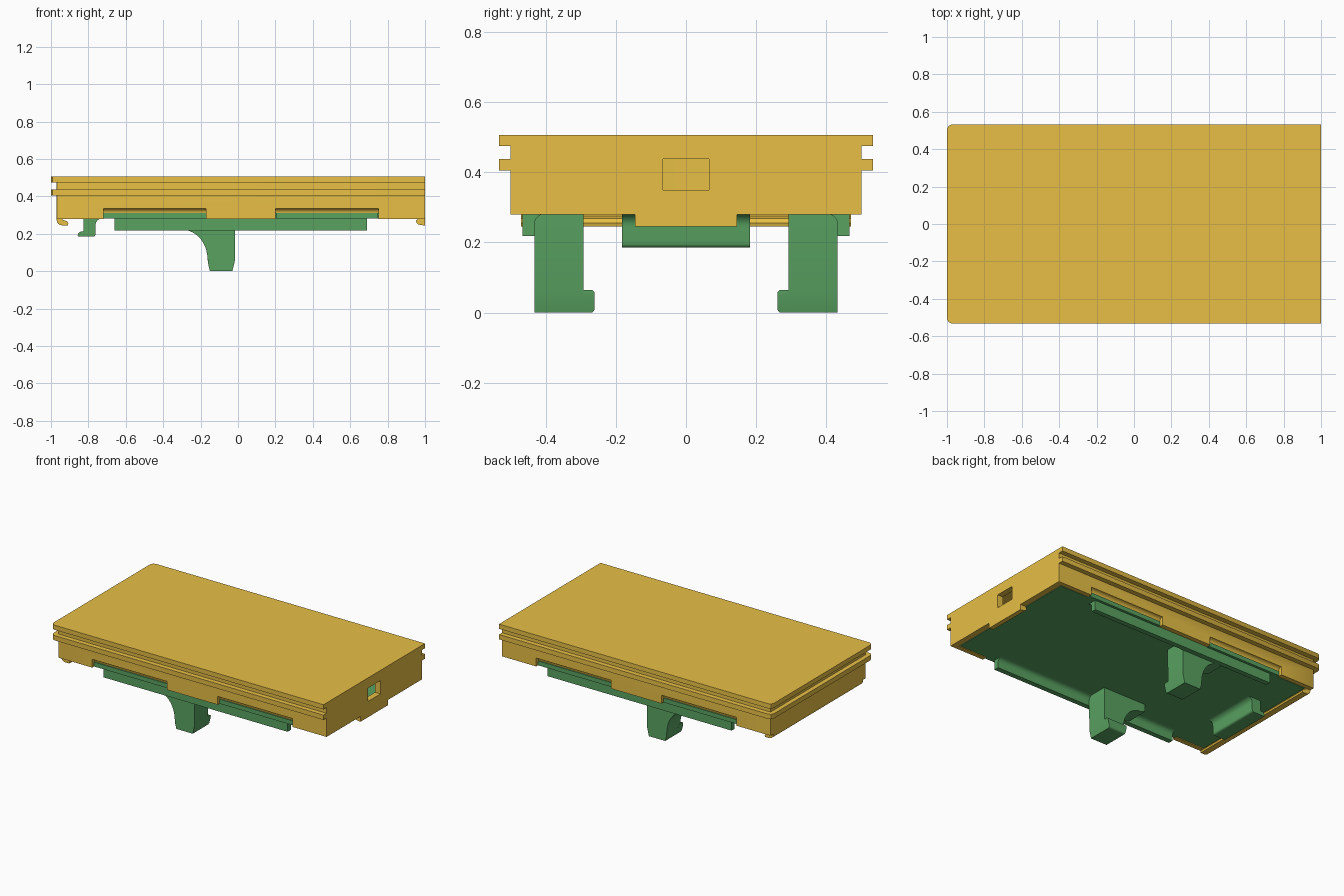
import bpy, bmesh, math
from mathutils import Vector

if "Cube" in bpy.data.objects:
    bpy.data.objects.remove(bpy.data.objects["Cube"])


def material(name, col):
    m = bpy.data.materials.new(name)
    m.diffuse_color = col
    m.use_nodes = True
    m.node_tree.nodes["Principled BSDF"].inputs["Base Color"].default_value = m.diffuse_color
    return m


ORANGE = material("orange", (0.8, 0.52, 0.06, 1))
GREEN = material("green", (0.1, 0.36, 0.12, 1))


def finish(name, bm, mat):
    bmesh.ops.recalc_face_normals(bm, faces=bm.faces)
    me = bpy.data.meshes.new(name)
    bm.to_mesh(me)
    bm.free()
    me.materials.append(mat)
    ob = bpy.data.objects.new(name, me)
    bpy.context.collection.objects.link(ob)
    return ob


def prism(name, pts, axis, lo, hi, mat):
    """Extrude a profile: axis 'x' takes (y, z) points, axis 'y' takes (x, z)."""
    bm = bmesh.new()
    place = (lambda a, b, t: (t, a, b)) if axis == 'x' else (lambda a, b, t: (a, t, b))
    face = bm.faces.new([bm.verts.new(place(a, b, lo)) for a, b in pts])
    ext = bmesh.ops.extrude_face_region(bm, geom=[face])
    verts = [v for v in ext['geom'] if isinstance(v, bmesh.types.BMVert)]
    bmesh.ops.translate(bm, verts=verts, vec=Vector(place(0, 0, hi - lo)))
    return finish(name, bm, mat)


def box(name, x, y, z, mat):
    return prism(name, [(y[0], z[0]), (y[1], z[0]), (y[1], z[1]), (y[0], z[1])],
                 'x', x[0], x[1], mat)


def arc(cx, cz, rx, rz, a0, a1, n=8):
    return [(cx + rx * math.cos(math.radians(a0 + (a1 - a0) * i / n)),
             cz + rz * math.sin(math.radians(a0 + (a1 - a0) * i / n))) for i in range(n + 1)]


def smooth(ob):
    bpy.ops.object.select_all(action='DESELECT')
    ob.select_set(True)
    bpy.context.view_layer.objects.active = ob
    bpy.ops.object.shade_smooth_by_angle(angle=math.radians(30))


# lid: stacked outlines with two flanges, open underneath and hollow inside
def outline(x0, x1, y, c):
    return [(x1, -y), (x1, y), (x0 + c, y), (x0 + c * .3, y - c * .3),
            (x0, y - c), (x0, c - y), (x0 + c * .3, c * .3 - y), (x0 + c, -y)]


core = outline(-.97, 1, .50, .004)
flange = outline(-1, 1, .532, .026)
inner = outline(-.94, .96, .47, .004)
layers = [(core, .28), (core, .405), (flange, .405), (flange, .437), (core, .437),
          (core, .475), (flange, .475), (flange, .506), (inner, .28), (inner, .475)]
bm = bmesh.new()
rings = [[bm.verts.new((x, y, z)) for x, y in o] for o, z in layers]
for a, b in [(i, i + 1) for i in range(7)] + [(8, 9), (0, 8)]:
    for i in range(8):
        j = (i + 1) % 8
        bm.faces.new((rings[a][i], rings[a][j], rings[b][j], rings[b][i]))
bm.faces.new(rings[7])
bm.faces.new(rings[9])
lid = finish("lid", bm, ORANGE)

# side notches with a curved roof, and the window in the right end
NOTCHES = [(-.72, -.17), (.20, .75)]
cutters = [box("window_cutter", (.9, 1.1), (-.065, .065), (.35, .438), ORANGE)]
for s in (-1, 1):
    roof = arc(.50, .31, .025, .025, 180, 90, 6)
    pts = [(s * y, z) for y, z in [(.45, .2), (.45, .31)] + roof + [(.51, .335), (.51, .2)]]
    cutters += [prism("notch_cutter", pts, 'x', a, b, ORANGE) for a, b in NOTCHES]
bpy.context.view_layer.objects.active = lid
for c in cutters:
    c.hide_render = True
    m = lid.modifiers.new("cut", 'BOOLEAN')
    m.operation, m.solver, m.object = 'DIFFERENCE', 'EXACT', c
    bpy.ops.object.modifier_apply(modifier=m.name)
    bpy.data.objects.remove(c)
smooth(lid)

# hooked lips under both ends of the lid
lip = [(-.94, .285), (-.97, .285), (-.97, .245)]
left = [(-.97, .285), (-.97, .275)] + arc(-.94, .275, .03, .03, 180, 270, 4)[1:] \
    + [(-.91, .245), (-.907, .255), (-.915, .268), (-.938, .275), (-.94, .285)]
smooth(prism("left_lip", left, 'y', -.47, .47, ORANGE))
right = [(1, .285), (1, .245), (.99, .245)] + arc(.975, .27, .023, .022, 250, 180, 4) \
    + [(.962, .28), (.962, .285)]
smooth(prism("right_lip", right, 'y', -.145, .145, ORANGE))

# base plate closing the lid
box("base_plate", (-.93, .955), (-.465, .465), (.281, .31), GREEN)

# spring clip at the left end
clip = [(-.825, .285), (-.825, .218), (-.83, .212)] \
    + arc(-.837, .191, .02, .021, 90, 180, 5) + [(-.855, .185), (-.775, .185)] \
    + arc(-.775, .198, .013, .013, 270, 360, 4) + arc(-.727, .245, .035, .037, 180, 90, 6) \
    + [(-.727, .285)]
smooth(prism("spring_clip", clip, 'y', -.182, .182, GREEN))

# leg silhouette in x, z
leg = [(-.15, 0), (-.03, 0), (-.017, .055), (-.015, .285), (-.33, .285), (-.33, .232)] \
    + arc(-.30, .065, .137, .157, 90, 10, 10) + [(-.158, .03)]
foot = [(-.15, 0), (-.03, 0), (-.017, .055), (-.017, .065), (-.163, .065), (-.158, .03)]

for s, side in ((-1, "front"), (1, "back")):
    # side rail with inner fillet
    rail = [(.465, .285), (.465, .218), (.432, .218)] \
        + arc(.402, .25, .03, .031, 0, 90, 6) + [(.402, .285)]
    smooth(prism(side + "_rail", [(s * y, z) for y, z in rail], 'x', -.66, .69, GREEN))
    # tabs filling the lid notches
    for a, b in NOTCHES:
        y = sorted((s * .45, s * .482))
        box(side + "_tab", (a + .002, b - .002), y, (.281, .31), GREEN)
    # leg and its inward foot
    y = sorted((s * .292, s * .432))
    smooth(prism(side + "_leg", leg, 'y', y[0], y[1], GREEN))
    y = sorted((s * .26, s * .31))
    f = prism(side + "_foot", foot, 'y', y[0], y[1], GREEN)
    bm = bmesh.new()
    bm.from_mesh(f.data)
    edges = [e for e in bm.edges if all(abs(abs(v.co.y) - .26) < 1e-4 for v in e.verts)
             and (all(v.co.z < .001 for v in e.verts) or all(v.co.z > .064 for v in e.verts))]
    bmesh.ops.bevel(bm, geom=edges, offset=.012, segments=4, profile=.5, affect='EDGES')
    bm.to_mesh(f.data)
    bm.free()
    smooth(f)
